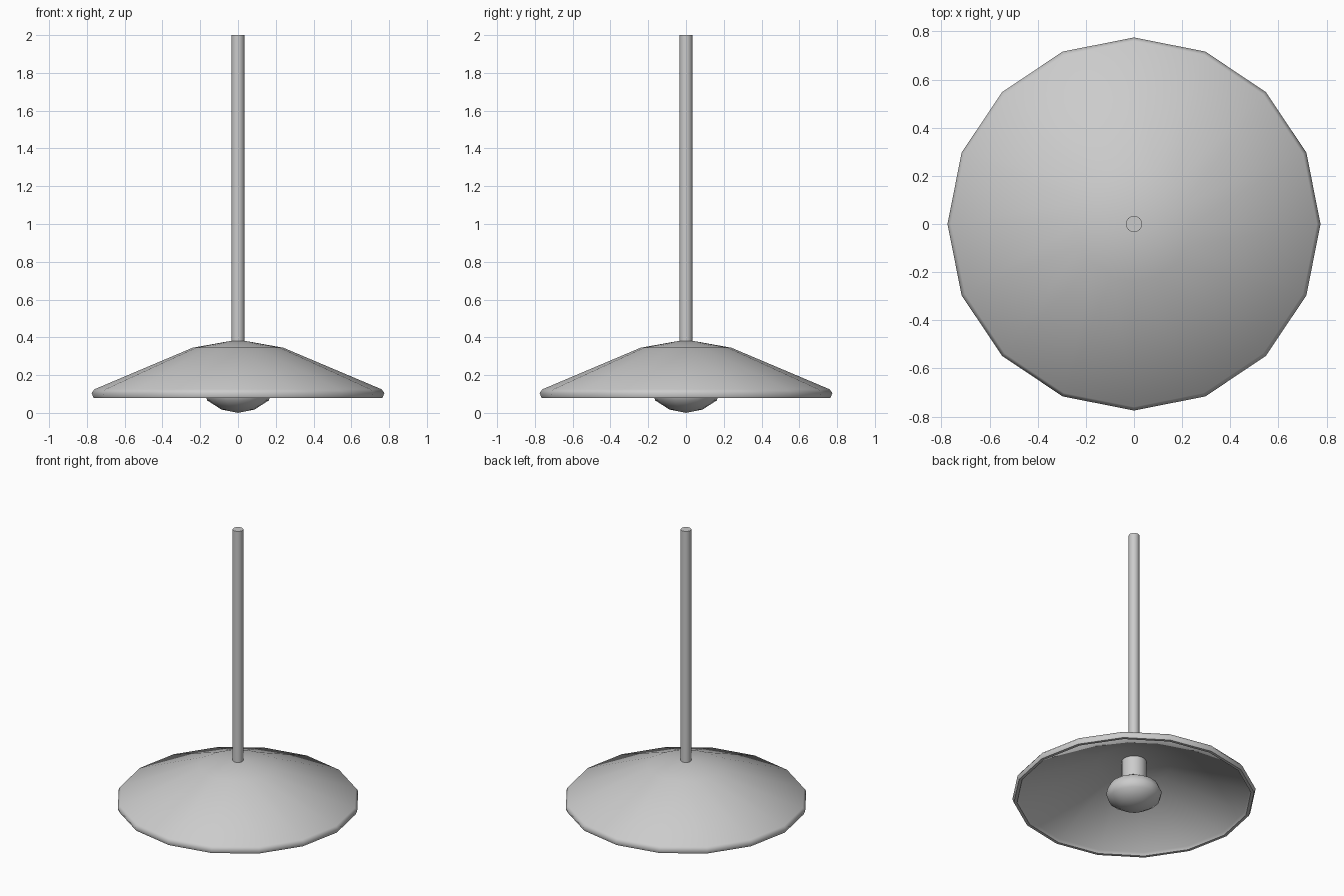
import bpy, bmesh, math

if "Cube" in bpy.data.objects:
    bpy.data.objects.remove(bpy.data.objects["Cube"])

def lathe(name, profile, sides=16, angle=40):
    """Spin an (r, z) profile around z; points with r = 0 become poles."""
    bm = bmesh.new()
    rings = []
    for r, z in profile:
        if r == 0:
            rings.append([bm.verts.new((0, 0, z))])
        else:
            rings.append([bm.verts.new((r * math.cos(2 * math.pi * i / sides),
                                        r * math.sin(2 * math.pi * i / sides), z))
                          for i in range(sides)])
    for a, b in zip(rings, rings[1:]):
        for i in range(sides):
            j = (i + 1) % sides
            quad = [a[i % len(a)], a[j % len(a)], b[j % len(b)], b[i % len(b)]]
            bm.faces.new(list(dict.fromkeys(quad)))
    bmesh.ops.recalc_face_normals(bm, faces=bm.faces)
    mesh = bpy.data.meshes.new(name)
    bm.to_mesh(mesh)
    bm.free()
    obj = bpy.data.objects.new(name, mesh)
    bpy.context.collection.objects.link(obj)
    bpy.ops.object.select_all(action='DESELECT')
    obj.select_set(True)
    bpy.context.view_layer.objects.active = obj
    bpy.ops.object.shade_smooth_by_angle(angle=math.radians(angle))
    return obj

# Wide shallow shade with a rolled rim and hollow underside
lathe("shade", [(0, 0.388), (0.24, 0.345), (0.76, 0.125), (0.775, 0.105), (0.765, 0.08),
                (0.745, 0.08), (0.735, 0.10), (0.235, 0.315), (0, 0.355)], angle=60)

# Hanging rod
lathe("rod", [(0, 0.37), (0.034, 0.37), (0.034, 2.0), (0, 2.0)])

# Socket under the shade
lathe("socket", [(0, 0.34), (0.08, 0.34), (0.08, 0.17), (0, 0.17)])

# Flattened bulb
lathe("bulb", [(0, 0.0), (0.088, 0.018), (0.163, 0.066), (0.177, 0.11),
               (0.155, 0.16), (0.08, 0.205), (0, 0.21)], angle=60)
